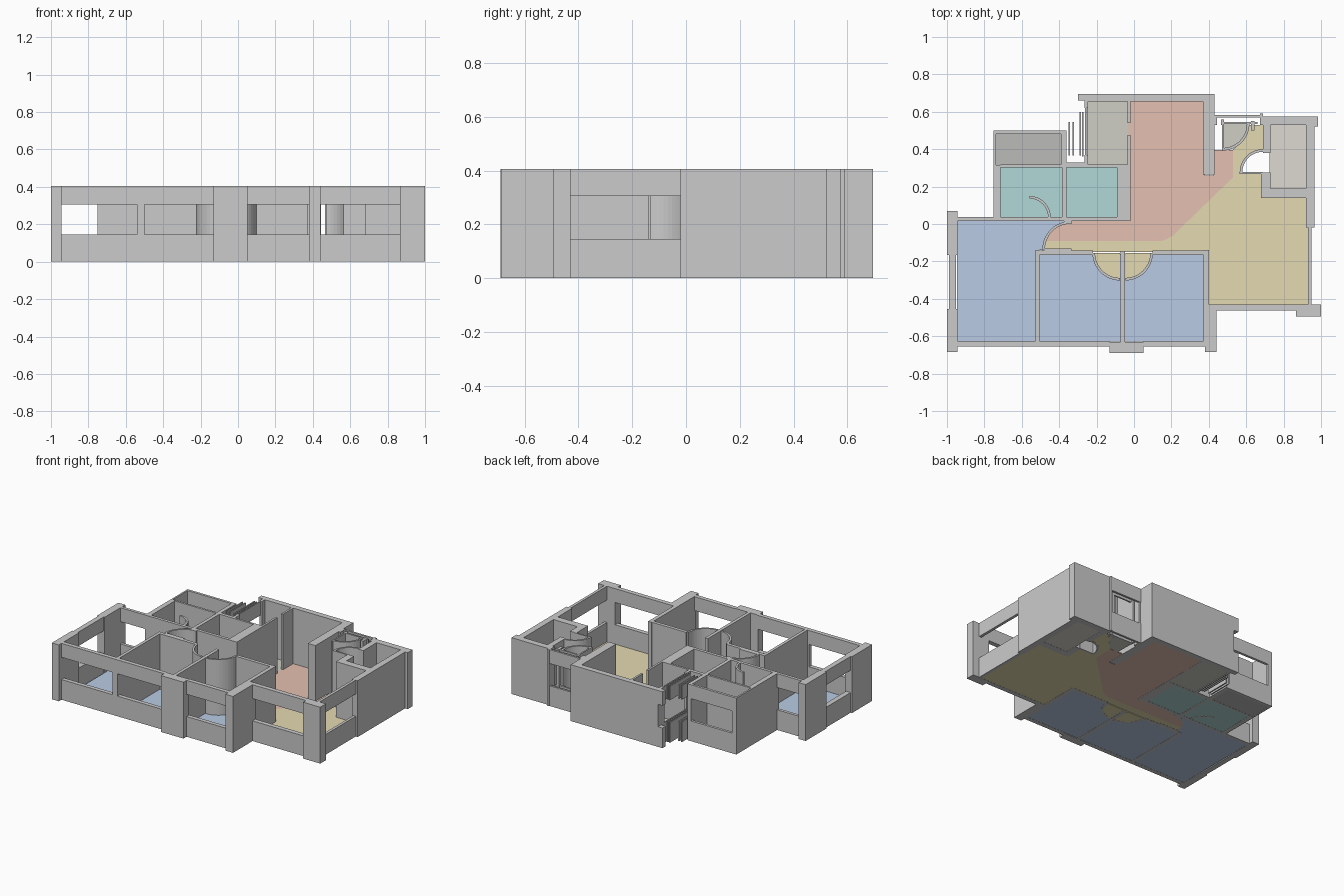
import bpy, bmesh, math

H, SILL, HEAD = 0.405, 0.145, 0.305   # wall top, window sill, window head


def add_box(bm, x0, x1, y0, y1, z0=0.0, z1=H):
    vs = bmesh.ops.create_cube(bm, size=1)["verts"]
    for v in vs:
        v.co = ((x0 + x1) / 2 + v.co.x * (x1 - x0),
                (y0 + y1) / 2 + v.co.y * (y1 - y0),
                (z0 + z1) / 2 + v.co.z * (z1 - z0))


def finish(bm, name, color=None):
    bmesh.ops.recalc_face_normals(bm, faces=bm.faces[:])
    me = bpy.data.meshes.new(name)
    bm.to_mesh(me)
    bm.free()
    ob = bpy.data.objects.new(name, me)
    bpy.context.collection.objects.link(ob)
    if color:
        mat = bpy.data.materials.get(color[0])
        if not mat:
            mat = bpy.data.materials.new(color[0])
            mat.diffuse_color = (*color[1], 1)
        me.materials.append(mat)
    return ob


def walls(name, rects):
    bm = bmesh.new()
    for r in rects:
        add_box(bm, *r)
    finish(bm, name)


def windows(name, rects):
    # each opening is a sill wall below and a lintel above
    bm = bmesh.new()
    for r in rects:
        add_box(bm, *r, 0, SILL)
        add_box(bm, *r, HEAD, H)
    finish(bm, name)


def prism(name, pts, z0, z1, color=None):
    bm = bmesh.new()
    f = bm.faces.new([bm.verts.new((x, y, z0)) for x, y in pts])
    g = bmesh.ops.extrude_face_region(bm, geom=[f])["geom"]
    for v in g:
        if isinstance(v, bmesh.types.BMVert):
            v.co.z = z1
    finish(bm, name, color)


def arc(cx, cy, r, a0, n=12):
    return [(cx + r * math.cos(math.radians(a0 + 90 * i / n)),
             cy + r * math.sin(math.radians(a0 + 90 * i / n))) for i in range(n + 1)]


def floor(name, pts, color, low=0.001):
    prism(name, pts, low, 0.007 - low, color)


def rect(x0, x1, y0, y1):
    return [(x0, y0), (x1, y0), (x1, y1), (x0, y1)]


BLUE = ("blue", (0.49, 0.60, 0.78))
TAN = ("tan", (0.78, 0.70, 0.44))
SALMON = ("salmon", (0.78, 0.53, 0.44))
TEAL = ("teal", (0.44, 0.69, 0.68))
DARK = ("dark_grey", (0.50, 0.50, 0.49))
OLIVE = ("olive_grey", (0.62, 0.62, 0.56))
WARM = ("warm_grey", (0.73, 0.69, 0.64))

# Outer columns and solid outer walls
walls("outer_columns", [
    (-1.0, -0.945, -0.685, -0.455), (-1.0, -0.945, -0.165, 0.07),
    (-0.13, 0.05, -0.69, -0.63), (0.38, 0.44, -0.685, -0.43),
    (0.865, 1.0, -0.495, -0.43), (0.92, 0.965, -0.02, 0.15),
])
walls("living_room_walls", [
    (-0.26, 0.43, 0.655, 0.695), (0.37, 0.43, 0.265, 0.695),
    (-0.035, -0.02, 0.25, 0.475), (-0.035, -0.02, 0.54, 0.655),
    (-0.265, -0.245, 0.62, 0.695), (-0.265, -0.245, 0.31, 0.37),
])
walls("store_room_walls", [
    (0.69, 0.985, 0.53, 0.575), (0.92, 0.965, 0.14, 0.55),
    (0.68, 0.965, 0.14, 0.19), (0.69, 0.73, 0.38, 0.575),
    (0.68, 0.73, 0.14, 0.275), (0.965, 0.985, 0.52, 0.575),
])
# Bathrooms and balcony
walls("bathroom_walls", [
    (-0.75, -0.715, 0.015, 0.315), (-0.75, -0.02, 0.015, 0.037),
    (-0.385, -0.36, 0.03, 0.31), (-0.715, -0.02, 0.303, 0.318),
    (-0.09, -0.02, 0.015, 0.31), (-0.375, -0.335, 0.0, 0.035),
])
walls("balcony_walls", [
    (-0.75, -0.738, 0.31, 0.5), (-0.39, -0.362, 0.31, 0.5),
    (-0.75, -0.715, 0.482, 0.5),
])
# Bedroom partitions
walls("bedroom_partitions", [
    (-0.527, -0.505, -0.64, -0.14), (-0.072, -0.049, -0.63, -0.145),
    (0.372, 0.4, -0.64, -0.14), (-0.527, -0.22, -0.167, -0.143),
    (0.1, 0.4, -0.167, -0.143), (-0.54, -0.5, -0.655, -0.625),
])

# Window walls
windows("bedroom_windows", [
    (-0.99, -0.953, -0.455, -0.165), (-0.945, -0.13, -0.655, -0.625),
    (0.05, 0.38, -0.655, -0.625), (-0.945, -0.75, 0.015, 0.037),
])
windows("dining_windows", [
    (0.44, 0.865, -0.463, -0.43), (0.93, 0.95, -0.43, -0.02),
])
windows("balcony_window", [(-0.715, -0.39, 0.482, 0.5)])
# Kitchen window slats
windows("kitchen_window_slats", [
    (-0.262, -0.254, 0.37, 0.62), (-0.277, -0.269, 0.36, 0.60),
    (-0.292, -0.284, 0.365, 0.60), (-0.328, -0.32, 0.365, 0.545),
    (-0.35, -0.342, 0.365, 0.545), (-0.362, -0.25, 0.318, 0.328),
    (-0.30, -0.26, 0.66, 0.695),
])
# Entrance frame
windows("entrance_window", [(0.43, 0.69, 0.570, 0.584), (0.47, 0.66, 0.535, 0.546)])
walls("entrance_posts", [
    (0.43, 0.445, 0.53, 0.58), (0.465, 0.48, 0.53, 0.56),
    (0.625, 0.645, 0.50, 0.55), (0.675, 0.69, 0.53, 0.59),
])

# Door leaves and their swing arcs, full height
walls("door_leaves", [
    (-0.48, -0.335, -0.143, -0.131), (0.565, 0.69, 0.268, 0.278),
    (0.47, 0.48, 0.39, 0.535),
])
swings = {
    "bedroom_door_a": (-0.075, -0.155, 0.147, 180), "bedroom_door_b": (-0.046, -0.155, 0.147, 270),
    "bedroom_door_c": (-0.34, -0.135, 0.15, 90), "bathroom_door": (-0.56, 0.035, 0.115, 0),
    "store_door": (0.69, 0.275, 0.125, 90), "entrance_door": (0.475, 0.535, 0.142, 270),
}
for name, (cx, cy, r, a) in swings.items():
    prism(name + "_swing", arc(cx, cy, r, a) + arc(cx, cy, r - 0.014, a)[::-1], 0, H)
for name, color in (("bedroom_door_a", TAN), ("bedroom_door_b", TAN), ("entrance_door", OLIVE)):
    cx, cy, r, a = swings[name]
    floor(name + "_floor", [(cx, cy)] + arc(cx, cy, r - 0.005, a), color, 0.0005)

# Room floors
floor("bedroom_floor_left", rect(-0.946, -0.52, -0.627, 0.02)
      [:2] + [(-0.52, -0.14), (-0.49, -0.14), (-0.455, -0.04), (-0.36, 0.02), (-0.946, 0.02)], BLUE)
floor("bedroom_floor_middle", rect(-0.51, -0.065, -0.627, -0.16), BLUE)
floor("bedroom_floor_right", rect(-0.055, 0.38, -0.627, -0.16), BLUE)
floor("bathroom_floor_left", rect(-0.72, -0.38, 0.03, 0.31), TEAL)
floor("bathroom_floor_right", rect(-0.365, -0.085, 0.03, 0.31), TEAL)
floor("balcony_floor", rect(-0.742, -0.385, 0.315, 0.485), DARK)
floor("kitchen_floor", rect(-0.25, -0.03, 0.312, 0.66), OLIVE)
floor("store_floor", rect(0.725, 0.925, 0.185, 0.535), WARM)
floor("living_floor", [
    (-0.48, -0.09), (0.155, -0.09), (0.205, -0.065), (0.53, 0.25), (0.53, 0.395),
    (0.425, 0.395), (0.425, 0.26), (0.38, 0.26), (0.38, 0.66), (-0.03, 0.66),
    (-0.03, 0.02), (-0.35, 0.02), (-0.445, -0.03)], SALMON)
floor("dining_floor", [
    (-0.49, -0.15), (0.395, -0.15), (0.395, -0.435), (0.935, -0.435), (0.935, 0.145),
    (0.69, 0.145), (0.69, 0.27), (0.565, 0.27), (0.60, 0.36), (0.69, 0.40), (0.69, 0.53),
    (0.62, 0.53), (0.58, 0.44), (0.53, 0.40), (0.53, 0.25), (0.205, -0.065),
    (0.155, -0.09), (-0.48, -0.09)], TAN)
